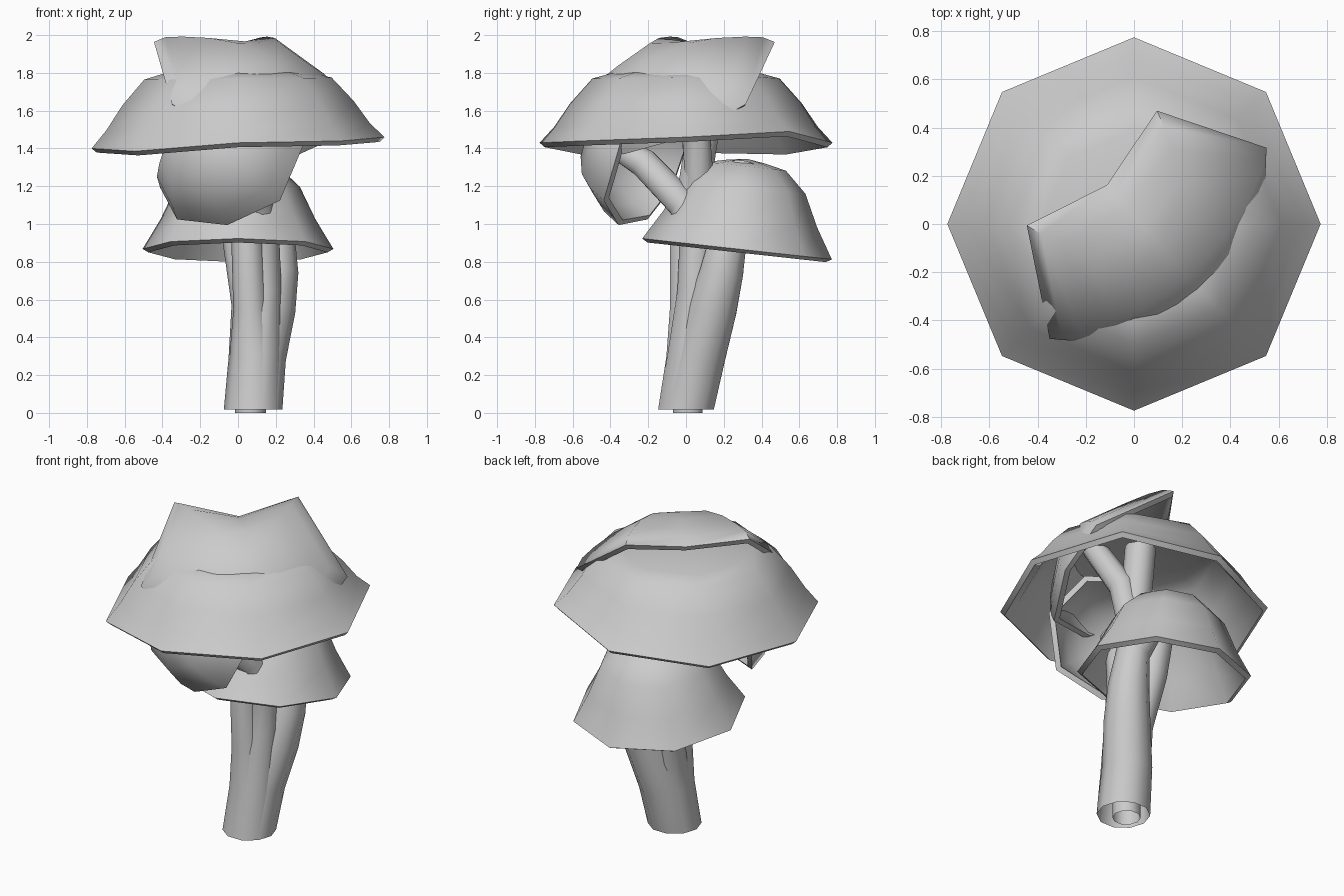
import bpy, bmesh, math
from mathutils import Vector

if "Cube" in bpy.data.objects:
    bpy.data.objects.remove(bpy.data.objects["Cube"])

grey = bpy.data.materials.new("fungus_grey")
grey.diffuse_color = (0.6, 0.6, 0.6, 1)
grey.use_nodes = True
grey.node_tree.nodes["Principled BSDF"].inputs["Base Color"].default_value = grey.diffuse_color


def finish(bm, name, angle, shell=0.0):
    """Turn a bmesh into a named, smoothly shaded object."""
    bmesh.ops.recalc_face_normals(bm, faces=bm.faces)
    me = bpy.data.meshes.new(name)
    bm.to_mesh(me)
    bm.free()
    me.materials.append(grey)
    ob = bpy.data.objects.new(name, me)
    bpy.context.collection.objects.link(ob)
    bpy.context.view_layer.objects.active = ob
    ob.select_set(True)
    if shell:
        mod = ob.modifiers.new("shell", 'SOLIDIFY')
        mod.thickness = shell
        mod.offset = -1
        bpy.ops.object.modifier_apply(modifier=mod.name)
    bpy.ops.object.shade_smooth_by_angle(angle=math.radians(angle))
    ob.select_set(False)
    return ob


def bridge(bm, a, b):
    n = len(a)
    for i in range(n):
        j = (i + 1) % n
        bm.faces.new((a[i], a[j], b[j], b[i]))


def cap(name, centre, axis, first, radius, profile, rim=None, lift=(0,) * 8):
    """Eight-sided hollow mushroom cap. profile = (radius share, height) pairs;
    rim = optional in-plane rim corners; lift = rim waviness along the axis."""
    c, n = Vector(centre), Vector(axis).normalized()
    e = Vector(first)
    e = (e - n * e.dot(n)).normalized()
    f = n.cross(e)
    octagon = [(radius * math.cos(k * math.pi / 4), radius * math.sin(k * math.pi / 4))
               for k in range(8)]
    rim = rim or octagon
    bm = bmesh.new()
    prev = None
    for r, h in profile:
        ring = []
        w = r ** 0.6
        for k in range(8):
            u = r * (rim[k][0] * w + octagon[k][0] * (1 - w))
            v = r * (rim[k][1] * w + octagon[k][1] * (1 - w))
            ring.append(bm.verts.new(c + e * u + f * v + n * (h + lift[k] * r ** 4)))
        if prev:
            bridge(bm, prev, ring)
        prev = ring
    top = bm.verts.new(c + n * (profile[-1][1] + 0.015))
    for k in range(8):
        bm.faces.new((prev[k], prev[(k + 1) % 8], top))
    return finish(bm, name, 60, 0.035)


def stem(name, path, sides=10):
    """Tapered bent tube through (x, y, z, radius) stations, open at the foot."""
    pts = [Vector(p[:3]) for p in path]
    bm = bmesh.new()
    rings = []
    for i, p in enumerate(path):
        d = pts[min(i + 1, len(pts) - 1)] - pts[max(i - 1, 0)]
        if i == 0:
            d = Vector((0, 0, 1))
        d.normalize()
        a = (Vector((1, 0, 0)) - d * d.x).normalized()
        b = d.cross(a)
        rings.append([bm.verts.new(pts[i] + (a * math.cos(t) + b * math.sin(t)) * p[3])
                      for t in (2 * math.pi * k / sides for k in range(sides))])
    for lo, hi in zip(rings, rings[1:]):
        bridge(bm, lo, hi)
    bm.faces.new(rings[-1])
    return finish(bm, name, 50)


# Large middle cap with a wavy rim
cap("large_cap", (0, 0, 1.43), (0, 0, 1), (1, 0, 0), 0.775,
    [(1, 0), (0.9, 0.085), (0.79, 0.21), (0.64, 0.34), (0.5, 0.37), (0.22, 0.39)],
    lift=(0.03, 0.06, 0, -0.04, -0.03, -0.045, 0, 0.01))

# Lower rear cap, leaning back
cap("lower_cap", (0, 0.27, 0.868), (0, 0.11, 1), (1, 0, 0), 0.505,
    [(1, 0), (0.81, 0.16), (0.65, 0.33), (0.42, 0.44), (0.2, 0.465)])

# Front cap, tipped forward so its hollow faces the back right
rim3 = [(0.41, 0), (0.25, 0.27), (-0.03, 0.39), (-0.34, 0.22),
        (-0.41, 0), (-0.26, -0.27), (0.02, -0.42), (0.33, -0.29)]
cap("front_cap", (-0.05, -0.19, 1.33), (-0.42, -0.81, 0.41), (0.66, 0.03, 0.74), 0.41,
    [(1, 0), (0.92, 0.11), (0.75, 0.22), (0.48, 0.31), (0.2, 0.35)], rim=rim3)

# Folded top cap, notched at the back and sunk into the large cap
half = [(0.53, 0.36), (0.0, 0.6), (-0.27, 0.4)]
rim4 = [(0.41, 0)] + half + [(-0.43, 0)] + [(u, -v) for u, v in reversed(half)]
cap("top_cap", (0.1, -0.08, 1.635), (0.41, -0.465, 0.785), (-0.515, 0.585, 0.62), 0.59,
    [(1, 0), (0.94, 0.06), (0.82, 0.12), (0.62, 0.2), (0.4, 0.26), (0.18, 0.285)],
    rim=rim4)

# Stems sharing one foot
base = (0.08, 0.0, 0.018, 0.155)
stem("large_cap_stem", [base, (0.085, 0.02, 0.3, 0.13), (0.065, 0.0, 0.55, 0.09),
                        (0.05, -0.005, 0.9, 0.085), (0.05, 0.06, 1.3, 0.09),
                        (0.06, 0.13, 1.75, 0.09)])
stem("lower_cap_stem", [base, (0.11, 0.07, 0.3, 0.145), (0.17, 0.14, 0.55, 0.135),
                        (0.2, 0.19, 0.75, 0.12), (0.2, 0.23, 0.95, 0.1), (0.05, 0.31, 1.3, 0.09)])
stem("rear_stem", [base, (0.085, 0.04, 0.3, 0.135), (0.05, 0.1, 0.58, 0.085),
                   (0.01, 0.17, 0.9, 0.09), (0.0, 0.27, 1.3, 0.08)])
stem("front_cap_stem", [base, (0.1, 0.03, 0.3, 0.135), (0.13, 0.05, 0.65, 0.1),
                        (0.13, 0.05, 0.9, 0.09), (0.1, -0.01, 1.1, 0.085),
                        (-0.03, -0.22, 1.32, 0.08), (-0.17, -0.42, 1.44, 0.06)])
stem("top_cap_stem", [(0.05, 0.03, 1.0, 0.08), (0.08, 0.07, 1.25, 0.08),
                      (0.13, 0.05, 1.5, 0.08), (0.2, -0.12, 1.8, 0.07)])
# Small root tube under the foot
stem("root_tube", [(0.065, 0.01, 0.0, 0.082), (0.065, 0.01, 0.1, 0.082)])
